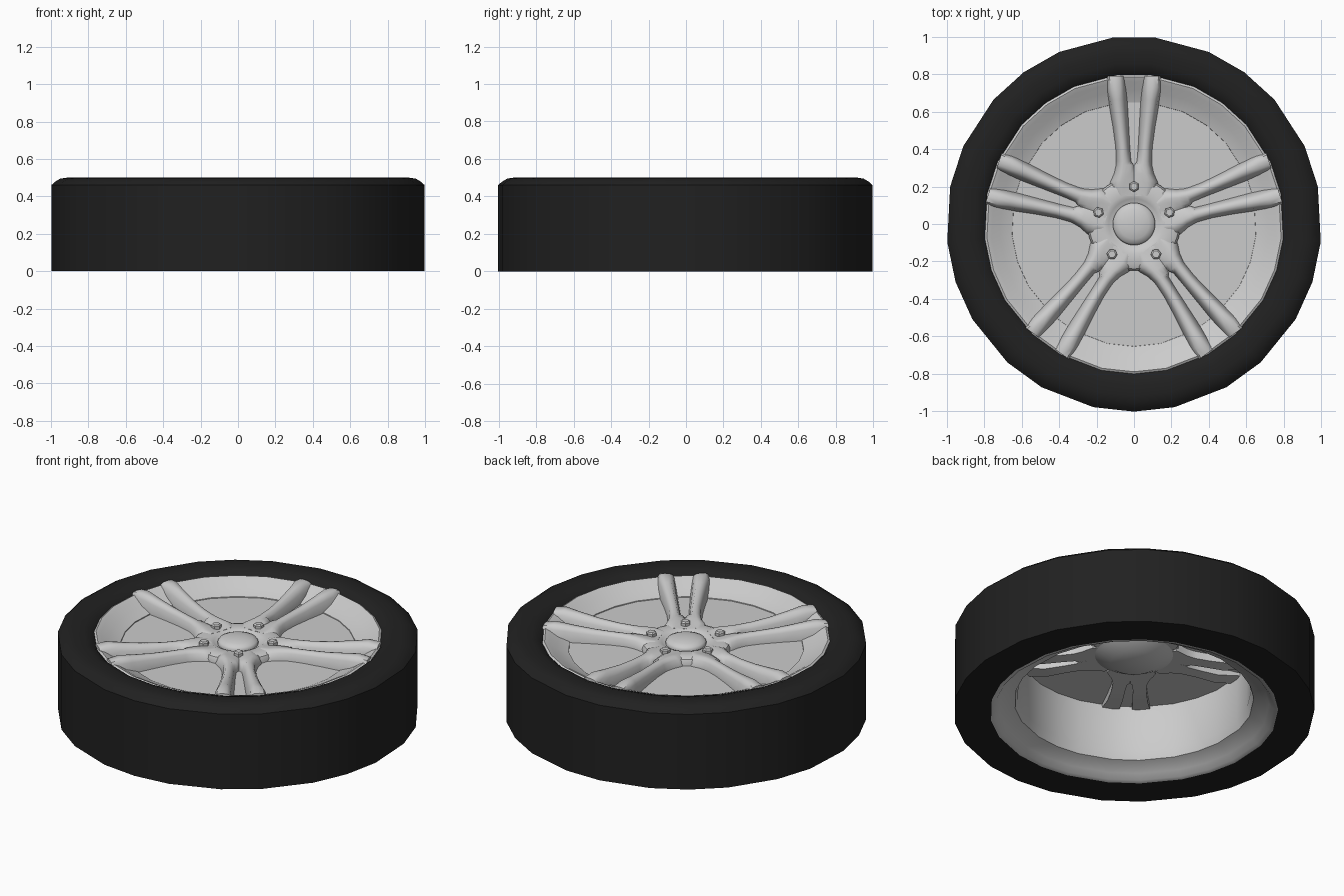
import bpy, bmesh, math
from math import sin, cos, radians

if "Cube" in bpy.data.objects:
    bpy.data.objects.remove(bpy.data.objects["Cube"])

SPOKES = [90 + 72 * k for k in range(5)]
# 25 slightly uneven sides, repeating with the five spokes
WHEEL_ANGLES = [radians(s + d) for s in SPOKES for d in (-23.5, -6.5, 6.5, 23.5, 36)]
ROUND = [2 * math.pi * i / 40 for i in range(40)]


def finish(name, bm, angle=40, normals=True):
    if normals:
        bmesh.ops.recalc_face_normals(bm, faces=bm.faces)
    me = bpy.data.meshes.new(name)
    bm.to_mesh(me)
    bm.free()
    ob = bpy.data.objects.new(name, me)
    bpy.context.collection.objects.link(ob)
    bpy.ops.object.select_all(action='DESELECT')
    ob.select_set(True)
    bpy.context.view_layer.objects.active = ob
    bpy.ops.object.shade_smooth_by_angle(angle=radians(angle))
    return ob


def lathe(name, profile, angles, closed=False, angle=40):
    """Spin an (r, z) profile around z; r = 0 ends collapse to a pole."""
    bm = bmesh.new()
    rings = []
    for r, z in profile:
        if r == 0:
            rings.append([bm.verts.new((0, 0, z))] * len(angles))
        else:
            rings.append([bm.verts.new((r * cos(a), r * sin(a), z)) for a in angles])
    pairs = list(zip(rings, rings[1:]))
    if closed:
        pairs.append((rings[-1], rings[0]))
    n = len(angles)
    for a, b in pairs:
        for i in range(n):
            j = (i + 1) % n
            quad = list(dict.fromkeys((a[i], a[j], b[j], b[i])))
            bm.faces.new(quad)
    return finish(name, bm, angle)


# tire
tire = lathe("tire", [(.80, 0), (1.003, 0), (1.003, .46), (.985, .477), (.955, .495),
                      (.92, .50), (.86, .50), (.82, .487), (.80, .468)], WHEEL_ANGLES)
black = bpy.data.materials.new("rubber")
black.diffuse_color = (.015, .015, .015, 1)
black.use_nodes = True
black.node_tree.nodes["Principled BSDF"].inputs["Base Color"].default_value = black.diffuse_color
tire.data.materials.append(black)

# rim: front lip, barrel and back lip
lathe("rim", [(.807, .466), (.79, .476), (.765, .465), (.72, .435), (.655, .41),
              (.65, .38), (.65, .12), (.665, .07), (.75, .035), (.775, .005), (.80, 0)],
      WHEEL_ANGLES)

# flat plate closing the windows
bm = bmesh.new()
bm.faces.new([bm.verts.new((.657 * cos(a), .657 * sin(a), .405)) for a in WHEEL_ANGLES])
finish("window_plate", bm, normals=False)

# hub and domed centre cap
lathe("hub", [(0, .43), (.115, .43), (.135, .443), (.16, .45), (.215, .45), (.24, .44),
              (.25, .42), (.25, .38), (.20, .35), (.13, .31), (0, .30)], ROUND)
lathe("centre_cap", [(0, .472), (.04, .47), (.08, .463), (.105, .452), (.113, .44),
                     (.113, .425), (0, .425)], ROUND)

# half spoke stations: y, outer x, ridge outer x, ridge inner x, inner x, inner z, top z
STATIONS = [
    (.15, .105, .075, .050, 0, .447, .452),
    (.20, .135, .090, .055, 0, .447, .458),
    (.23, .124, .085, .050, 0, .447, .462),
    (.27, .106, .076, .045, 0, .445, .464),
    (.315, .096, .072, .040, .001, .440, .465),
    (.335, .095, .072, .040, .016, .405, .466),
    (.41, .098, .075, .045, .022, .405, .468),
    (.52, .113, .088, .055, .028, .405, .475),
    (.63, .132, .105, .065, .034, .405, .488),
    (.665, .139, .110, .068, .036, .412, .493),
    (.73, .152, .124, .072, .044, .440, .501),
    (.79, .160, .132, .076, .050, .465, .490),
]


def half_section(y, xo, x1, x2, xi, zi, zt):
    base = .36 if y < .6 else .385
    zm = zt * .7 + .405 * .3
    return [(xo, base), (xo, .405), (xo * .55 + x1 * .45, zm), (x1, zt - .003),
            ((x1 + x2) / 2, zt), (x2, zt - .003), (xi * .6 + x2 * .4, zi * .4 + zt * .6),
            (xi, zi), (xi, base)]


# five double spokes, each half mirrored
for k, s in enumerate(SPOKES):
    bm = bmesh.new()
    loops = []
    for st in STATIONS:
        loops.append([bm.verts.new((x, st[0], z)) for x, z in half_section(*st)])
    for a, b in zip(loops, loops[1:]):
        for i in range(len(a)):
            j = (i + 1) % len(a)
            bm.faces.new((a[i], a[j], b[j], b[i]))
    bm.faces.new(loops[0])
    bm.faces.new(loops[-1])
    spoke = finish(f"spoke_{k + 1}", bm, 50)
    mod = spoke.modifiers.new("mirror", 'MIRROR')
    mod.use_clip = False
    spoke.rotation_euler.z = radians(s - 90)

# hexagonal wheel bolts with a chamfered top
for k, s in enumerate(SPOKES):
    hexa = [radians(s + 60 * i) for i in range(6)]
    bolt = lathe(f"bolt_{k + 1}", [(0, .475), (.02, .475), (.029, .468), (.029, .43), (0, .43)],
                 hexa, angle=25)
    bolt.location = (.2 * cos(radians(s)), .2 * sin(radians(s)), 0)
